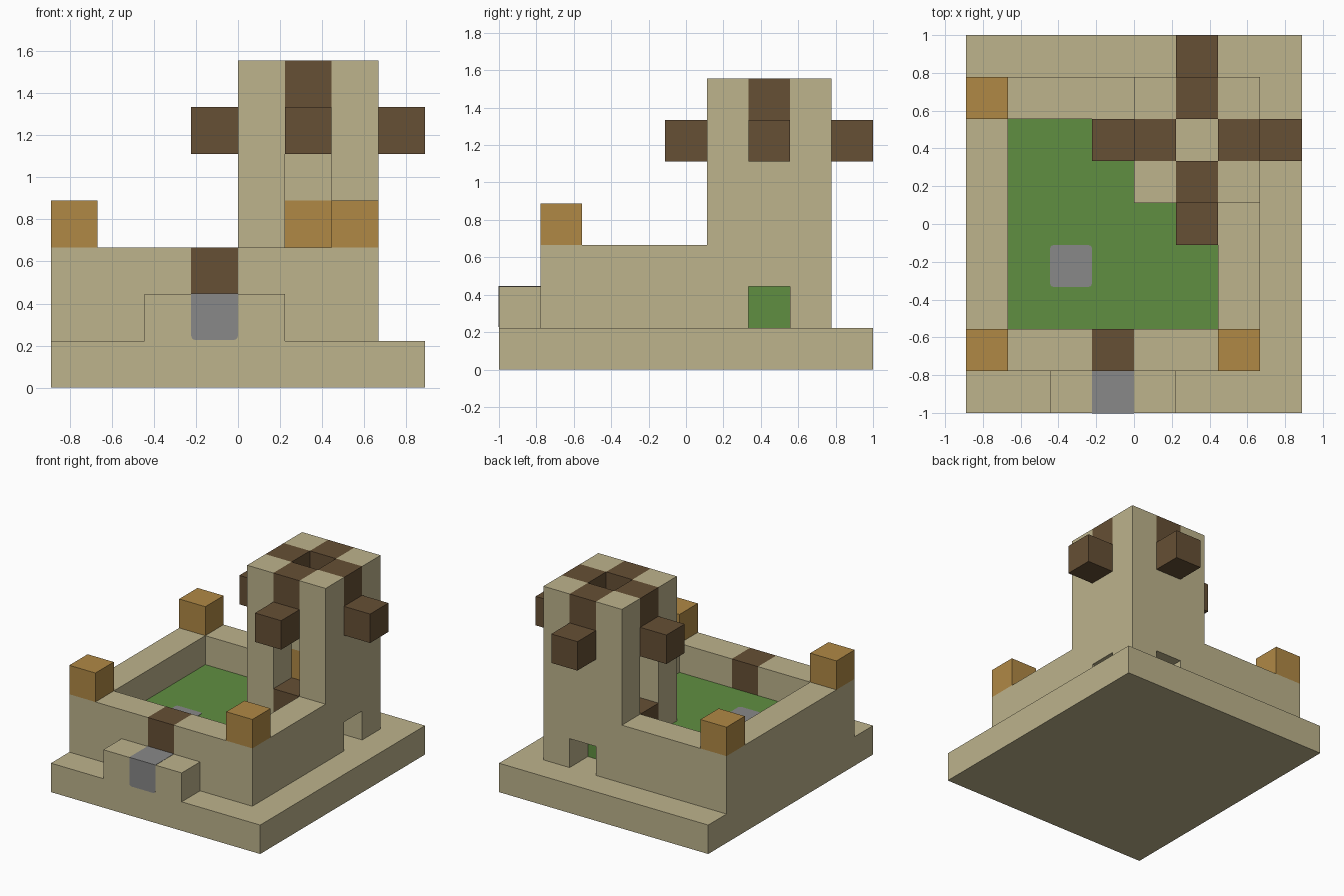
import bpy, bmesh
from itertools import product
from mathutils import Vector

U = 2 / 9                      # edge of one building block
ORIGIN = Vector((-4, -4.5, 0))

if "Cube" in bpy.data.objects:
    bpy.data.objects.remove(bpy.data.objects["Cube"], do_unlink=True)


def material(name, rgb):
    m = bpy.data.materials.new(name)
    m.use_nodes = True
    m.diffuse_color = (*rgb, 1)
    m.node_tree.nodes["Principled BSDF"].inputs["Base Color"].default_value = (*rgb, 1)
    return m


sand = material("sandstone", (0.509, 0.451, 0.262))
wood = material("dark wood", (0.133, 0.079, 0.035))
grass = material("grass green", (0.117, 0.275, 0.053))
lamp = material("lamp orange", (0.434, 0.25, 0.06))
grey = material("iron grey", (0.246, 0.246, 0.246))


def cells(lo, hi):
    """Block positions in the range lo..hi, both included."""
    return set(product(*(range(a, b + 1) for a, b in zip(lo, hi))))


def cell(*p):
    return {p}


def finish(name, bm, mat):
    me = bpy.data.meshes.new(name)
    bm.to_mesh(me)
    bm.free()
    me.materials.append(mat)
    ob = bpy.data.objects.new(name, me)
    bpy.context.collection.objects.link(ob)
    return ob


def part(name, blocks, mat):
    """Join blocks into one outer skin with large flat faces."""
    bm = bmesh.new()
    for c in blocks:
        for axis, side in product(range(3), (0, 1)):
            n = list(c)
            n[axis] += 2 * side - 1
            if tuple(n) in blocks:
                continue
            a, b = (axis + 1) % 3, (axis + 2) % 3
            quad = []
            for s, t in ((0, 0), (1, 0), (1, 1), (0, 1)):
                v = Vector(c)
                v[axis] += side
                v[a] += s
                v[b] += t
                quad.append(bm.verts.new((v + ORIGIN) * U))
            bm.faces.new(quad if side else quad[::-1])
    bmesh.ops.remove_doubles(bm, verts=bm.verts, dist=0.001)
    bmesh.ops.dissolve_limit(bm, angle_limit=0.01, verts=bm.verts, edges=bm.edges)
    return finish(name, bm, mat)


def rounded_box(name, lo, hi, mat, keep):
    """Box in block units whose edges chosen by keep are rounded."""
    bm = bmesh.new()
    bmesh.ops.create_cube(bm, size=1)
    lo, hi = Vector(lo), Vector(hi)
    for v in bm.verts:
        v.co = (lo + (hi - lo) * (v.co + Vector((.5, .5, .5))) + ORIGIN) * U
    edges = [e for e in bm.edges if keep(e)]
    bmesh.ops.bevel(bm, geom=edges, offset=0.02, segments=3, profile=0.5, affect='EDGES')
    return finish(name, bm, mat)


def along(e, axis):
    return abs((e.verts[0].co - e.verts[1].co).normalized()[axis]) > 0.9


# Ground slab with the entrance step
part("base", cells((0, 0, 0), (7, 8, 0)) | cells((2, 0, 1), (4, 0, 1)), sand)

# Courtyard lawn
part("lawn", cells((1, 2, 1), (5, 6, 1)), grass)

# Ring wall and corner tower, with two small openings at the tower foot
walls = cells((0, 1, 1), (6, 7, 2)) - cells((1, 2, 1), (5, 6, 2))
tower = cells((4, 5, 2), (6, 7, 6))
shaft = cells((5, 6, 3), (5, 6, 3)) | cells((5, 6, 5), (5, 6, 6))
doorways = cells((5, 5, 2), (5, 5, 4)) | cells((4, 6, 2), (4, 6, 4))
beams = set()
for x, y in ((5, 5), (5, 7), (4, 6), (6, 6)):
    beams |= cells((x, y, 5), (x, y, 6))
openings = cell(6, 6, 1) | cell(5, 7, 1)
gate = cell(3, 1, 2)
part("walls_and_tower", (walls | tower) - shaft - doorways - beams - openings - gate, sand)

# Timber: gate lintel, tower sills, beams with projecting ends
part("gate_lintel", gate, wood)
part("front_sill", cell(5, 5, 2), wood)
part("side_sill", cell(4, 6, 2), wood)
for name, dx, dy in (("front", 0, -1), ("back", 0, 1), ("right", -1, 0), ("left", 1, 0)):
    x, y = 5 + dx, 6 + dy
    part(name + "_beam", cells((x, y, 5), (x, y, 6)) | cell(x + dx, y + dy, 5), wood)

# Lamps on the wall corners and inside the tower
for name, x, y in (("front_right", 0, 1), ("back_right", 0, 7),
                   ("front_left", 6, 1), ("tower", 5, 6)):
    part(name + "_lamp", cell(x, y, 3), lamp)

# Grey doorstep and plate on the lawn
rounded_box("doorstep", (3, -.01, 1.02), (4, 1, 2.01), grey,
            lambda e: along(e, 1) and e.verts[0].co.z < 1.5 * U)
rounded_box("lawn_plate", (2, 3, 1.9), (3, 4, 2.01), grey, lambda e: along(e, 2))
